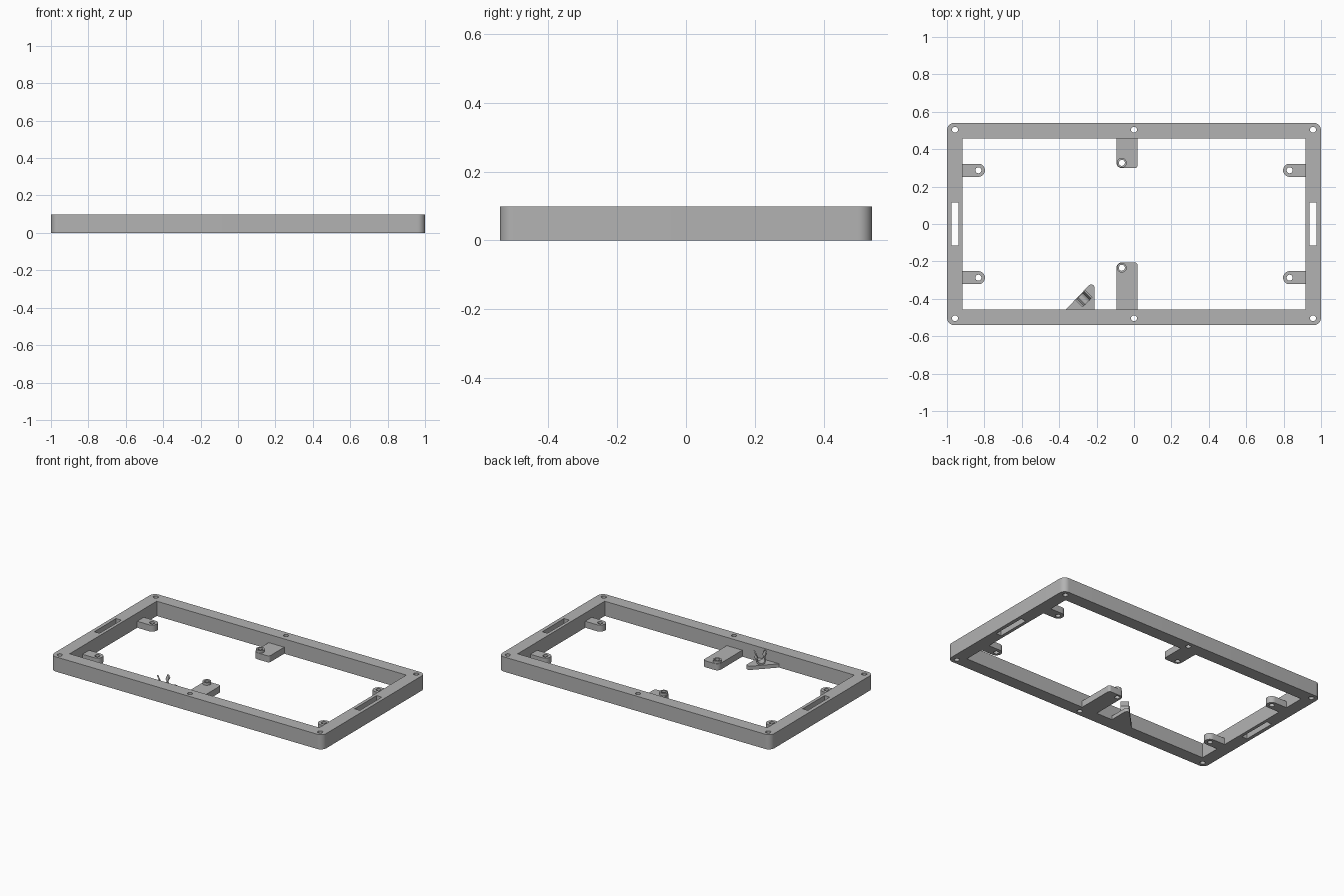
import bpy, bmesh
from math import cos, sin, pi, radians
from mathutils import Matrix, Vector

cube = bpy.data.objects.get("Cube")
if cube:
    bpy.data.objects.remove(cube, do_unlink=True)

grey = bpy.data.materials.new("plain grey")
grey.use_nodes = True
grey.diffuse_color = (0.45, 0.45, 0.45, 1)
grey.node_tree.nodes["Principled BSDF"].inputs["Base Color"].default_value = grey.diffuse_color


def arc(cx, cy, r, a0, a1, n=10):
    return [(cx + r * cos(radians(a0 + (a1 - a0) * i / n)),
             cy + r * sin(radians(a0 + (a1 - a0) * i / n))) for i in range(n + 1)]


def circle(cx, cy, r):
    return arc(cx, cy, r, 0, 350, 35)


def rect(x0, y0, x1, y1, radii=(0, 0, 0, 0)):
    """Rectangle with corner radii: back right, back left, front left, front right."""
    points = []
    corners = [(x1, y1, -1, -1), (x0, y1, 1, -1), (x0, y0, 1, 1), (x1, y0, -1, 1)]
    for k, ((x, y, sx, sy), r) in enumerate(zip(corners, radii)):
        points += arc(x + sx * r, y + sy * r, r, k * 90, k * 90 + 90) if r else [(x, y)]
    return points


def plate(name, loops, z0, z1, matrix=None):
    """Extrude an outline, with further loops as holes, between two heights."""
    curve = bpy.data.curves.new(name, 'CURVE')
    curve.dimensions, curve.fill_mode = '2D', 'BOTH'
    curve.extrude = (z1 - z0) / 2
    for loop in loops:
        spline = curve.splines.new('POLY')
        spline.points.add(len(loop) - 1)
        for p, (x, y) in zip(spline.points, loop):
            p.co = (x, y, 0, 1)
        spline.use_cyclic_u = True
    helper = bpy.data.objects.new(name + " outline", curve)
    bpy.context.collection.objects.link(helper)
    depsgraph = bpy.context.evaluated_depsgraph_get()
    mesh = bpy.data.meshes.new_from_object(helper.evaluated_get(depsgraph))
    bpy.data.objects.remove(helper, do_unlink=True)
    # Weld caps to walls and place the part
    bm = bmesh.new()
    bm.from_mesh(mesh)
    bmesh.ops.remove_doubles(bm, verts=bm.verts, dist=1e-5)
    bmesh.ops.translate(bm, verts=bm.verts, vec=(0, 0, (z0 + z1) / 2))
    if matrix:
        bm.transform(matrix)
    bmesh.ops.recalc_face_normals(bm, faces=bm.faces)
    bm.to_mesh(mesh)
    bm.free()
    mesh.materials.clear()
    mesh.materials.append(grey)
    obj = bpy.data.objects.new(name, mesh)
    bpy.context.collection.objects.link(obj)
    bpy.ops.object.select_all(action='DESELECT')
    obj.select_set(True)
    bpy.context.view_layer.objects.active = obj
    bpy.ops.object.shade_smooth_by_angle(angle=radians(35))
    return obj


HEIGHT, TAB, HOLE = 0.098, 0.043, 0.016
IN_X, IN_Y = 0.917, 0.457

# Frame with screw holes and side slots
loops = [rect(-1, -0.541, 1, 0.541, (0.04,) * 4), rect(-IN_X, -IN_Y, IN_X, IN_Y)]
loops += [circle(x, y, HOLE) for x in (-0.957, 0, 0.957) for y in (-0.504, 0.504)]
loops += [rect(s * 0.957 - 0.019, -0.115, s * 0.957 + 0.019, 0.115) for s in (-1, 1)]
plate("frame", loops, 0, HEIGHT)

# Rounded mounting tabs on the short sides
for sx, side in ((-1, "right"), (1, "left")):
    for sy, end in ((-1, "front"), (1, "back")):
        y, r = sy * 0.287, 0.035
        outline = [(-IN_X, y - r)] + arc(-0.832, y, r, -90, 90, 16) + [(-IN_X, y + r)]
        outline = [(-sx * px, py) for px, py in outline]
        plate(f"{end}_{side}_tab", [outline, circle(sx * 0.832, y, HOLE)], 0, TAB)

# Middle tabs with raised bosses
for name, y0, y1, hole_y, radii in (
        ("back", 0.299, IN_Y, 0.327, (0, 0, 0.028, 0.016)),
        ("front", -IN_Y, -0.206, -0.234, (0.016, 0.028, 0, 0))):
    hole = circle(-0.065, hole_y, HOLE)
    plate(f"{name}_middle_tab", [rect(-0.094, y0, 0.02, y1, radii), hole], 0, TAB)
    plate(f"{name}_boss", [circle(-0.065, hole_y, 0.026), hole], TAB, 0.06)

# Triangular clip base with a rounded tip
base = [(-0.364, -IN_Y), (-0.211, -IN_Y)] + arc(-0.229, -0.341, 0.018, 0, 135)
plate("clip_base", [base], 0, 0.025)

# Snap clip: open cradle with flared lips, extruded across the diagonal
outer = arc(0, 0.056, 0.031, 40, -220, 26)
inner = arc(0, 0.056, 0.022, -220, 40, 26)
profile = [(0.037, 0.099)] + outer + [(-0.037, 0.099), (-0.028, 0.099)] + inner + [(0.028, 0.099)]
along, up = Vector((1, 1, 0)).normalized(), Vector((0, 0, 1))
across = along.cross(up)
place = Matrix((along, up, across)).transposed().to_4x4()
place.translation = (-0.267, -0.4, 0)
plate("cable_clip", [profile], -0.026, 0.026, place)
